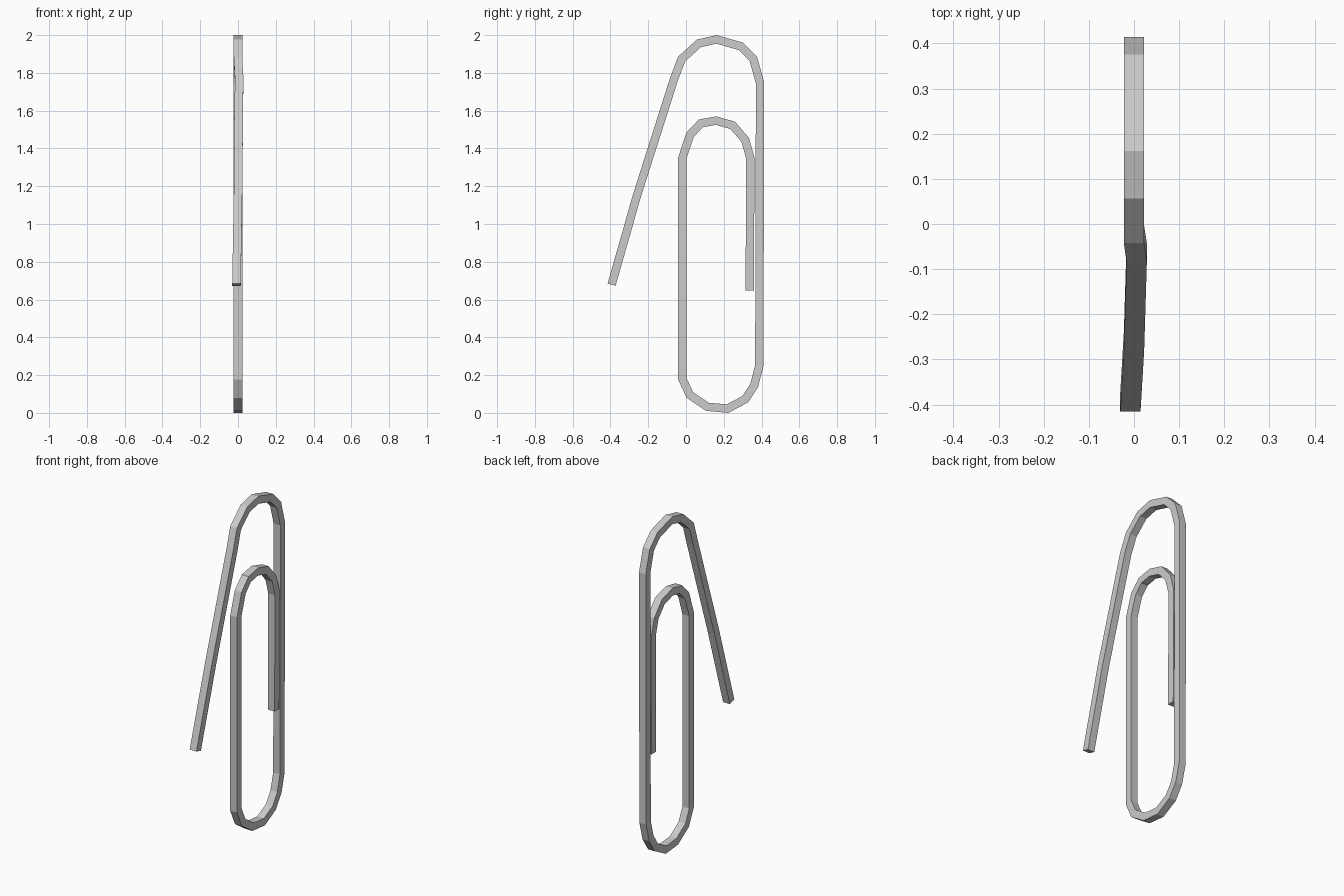
import bpy, bmesh
from mathutils import Vector

if "Cube" in bpy.data.objects:
    bpy.data.objects.remove(bpy.data.objects["Cube"])

W = 0.044    # wire thickness in the clip plane
H = 0.0225   # half thickness across x

# Outer edge of the bent wire: (y, z, x offset), from the free end inwards
path = [
    (-0.415, 0.685, -0.008), (-0.281, 1.156, 0.000), (-0.084, 1.775, 0.006),
    (-0.042, 1.886, 0.0), (0.057, 1.976, 0.0), (0.162, 2.0, 0.0),
    (0.302, 1.96, 0.0), (0.376, 1.886, 0.0), (0.414, 1.75, 0.0),
    (0.410, 0.246, 0.0), (0.381, 0.135, 0.0), (0.328, 0.055, 0.0),
    (0.224, 0.0, 0.0), (0.106, 0.011, 0.0), (0.003, 0.08, 0.0),
    (-0.042, 0.177, 0.0), (-0.042, 1.35, 0.0), (0.002, 1.484, 0.0),
    (0.068, 1.553, 0.0), (0.159, 1.57, 0.0), (0.259, 1.542, 0.0),
    (0.333, 1.457, 0.0), (0.363, 1.35, 0.0), (0.359, 0.648, 0.0),
]


def inward(a, b):
    """Unit normal on the inner side of the segment a-b."""
    d = (b - a).normalized()
    return Vector((d.y, -d.x))


pts = [Vector(p[:2]) for p in path]
bm = bmesh.new()
rings = []
for i, p in enumerate(pts):
    n0 = inward(pts[max(i - 1, 0)], pts[max(i, 1)])
    last = len(pts) - 1
    n1 = inward(pts[min(i, last - 1)], pts[min(i + 1, last)])
    q = p + (n0 + n1) * (W / (1 + n0.dot(n1)))   # mitred inner corner
    x = path[i][2]
    rings.append([bm.verts.new(c) for c in (
        (x - H, p.x, p.y), (x + H, p.x, p.y),
        (x + H, q.x, q.y), (x - H, q.x, q.y))])

# Skin the square rings and cap both wire ends
for a, b in zip(rings, rings[1:]):
    for k in range(4):
        m = (k + 1) % 4
        bm.faces.new((a[k], a[m], b[m], b[k]))
bm.faces.new(rings[0])
bm.faces.new(rings[-1])
bmesh.ops.recalc_face_normals(bm, faces=bm.faces)

mesh = bpy.data.meshes.new("paperclip_wire")
bm.to_mesh(mesh)
bm.free()
bpy.context.collection.objects.link(bpy.data.objects.new("paperclip_wire", mesh))
